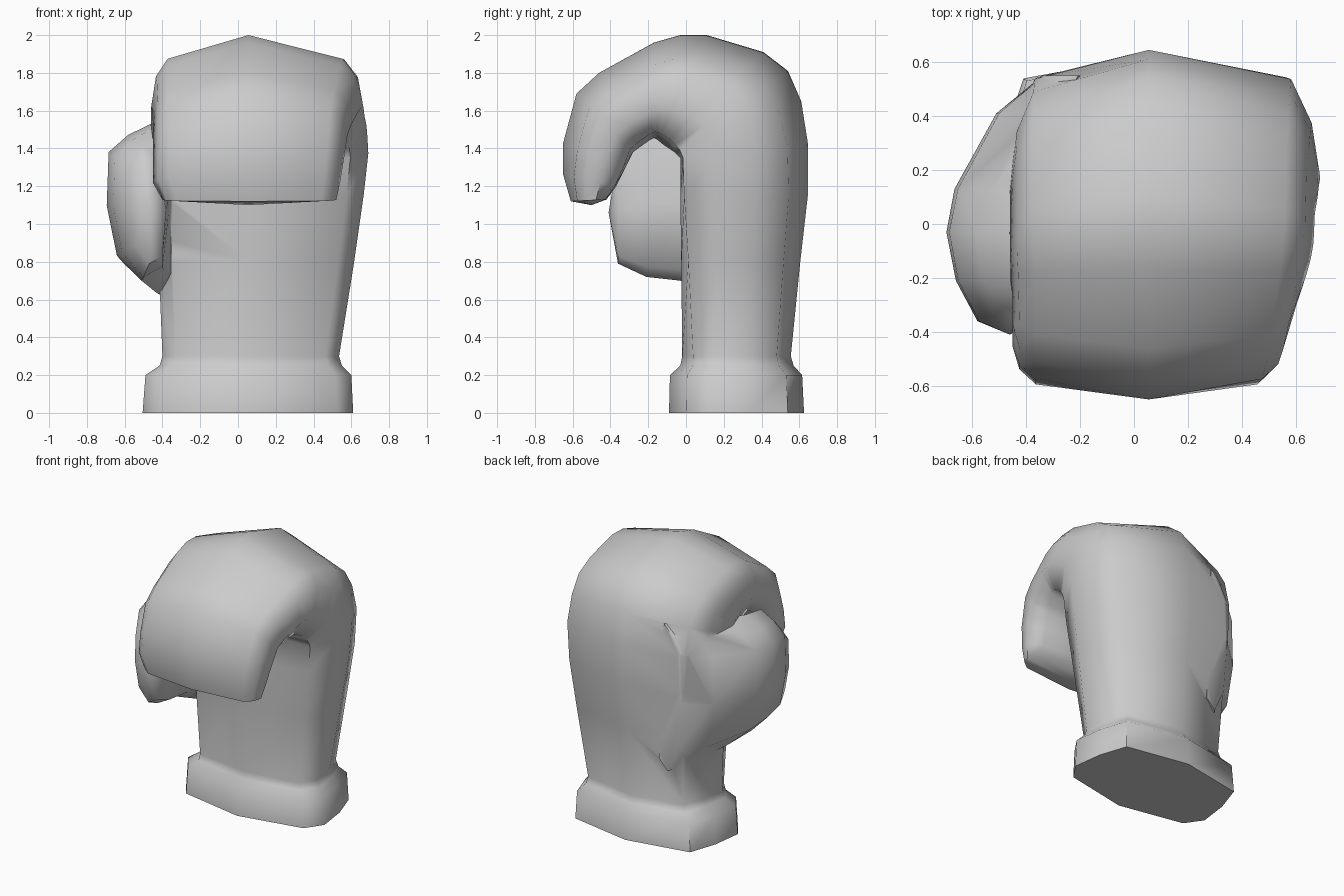
import bpy, bmesh, math

if "Cube" in bpy.data.objects:
    bpy.data.objects.remove(bpy.data.objects["Cube"])


def loft(name, rings, tip):
    """Skin a list of equal-length closed rings, flat at the start, fanned to a tip."""
    bm = bmesh.new()
    loops = [[bm.verts.new(p) for p in ring] for ring in rings]
    n = len(loops[0])
    for a, b in zip(loops, loops[1:]):
        for i in range(n):
            j = (i + 1) % n
            bm.faces.new((a[i], a[j], b[j], b[i]))
    bm.faces.new(loops[0][::-1])
    t = bm.verts.new(tip)
    for i in range(n):
        bm.faces.new((loops[-1][i], loops[-1][(i + 1) % n], t))
    bmesh.ops.recalc_face_normals(bm, faces=bm.faces)
    mesh = bpy.data.meshes.new(name)
    bm.to_mesh(mesh)
    bm.free()
    obj = bpy.data.objects.new(name, mesh)
    bpy.context.collection.objects.link(obj)
    return obj


def hand_ring(py, pz, by, bz, xl, xr, inner, outer):
    """Rounded section between a palm point and a back point."""
    mid = .055
    half = [(.85, inner), (1, .3), (.95, .6), (.83, outer)]
    section = [(0, 0)] + half + [(0, 1)] + [(-s, t) for s, t in reversed(half)]
    return [(mid + s * (xr - mid if s > 0 else mid - xl),
             py + (by - py) * t, pz + (bz - pz) * t) for s, t in section]


# Cuff, palm, knuckles and folded fingers:
# palm y,z, back y,z, left x, right x, palm and back corner depth
hand = [
    (-.09, 0, .625, 0, -.505, .61, .13, .88),
    (-.085, .2, .615, .2, -.49, .60, .13, .88),
    (-.03, .25, .57, .25, -.415, .55, .11, .87),
    (-.02, .3, .555, .3, -.40, .535, .1, .87),
    (-.025, .8, .605, .8, -.42, .615, .06, .86),
    (-.03, 1.15, .645, 1.15, -.44, .665, .03, .85),
    (-.03, 1.35, .645, 1.43, -.455, .69, .02, .84),
    (-.06, 1.38, .61, 1.65, -.46, .685, .04, .82),
    (-.09, 1.40, .54, 1.81, -.46, .68, .05, .80),
    (-.12, 1.42, .41, 1.91, -.46, .67, .06, .78),
    (-.15, 1.445, .11, 2.0, -.46, .665, .06, .77),
    (-.17, 1.455, -.03, 2.0, -.46, .655, .06, .77),
    (-.19, 1.445, -.17, 1.96, -.455, .64, .06, .77),
    (-.24, 1.41, -.46, 1.8, -.45, .60, .06, .77),
    (-.28, 1.38, -.58, 1.69, -.45, .58, .05, .77),
    (-.32, 1.30, -.65, 1.43, -.45, .56, .03, .77),
    (-.37, 1.2, -.65, 1.26, -.45, .54, .02, .8),
    (-.42, 1.13, -.61, 1.12, -.40, .52, .03, .82),
]
glove = loft("glove", [hand_ring(*r) for r in hand], (.055, -.5, 1.10))

# Thumb cross-section: (inner-to-outer fraction, height fraction)
oval = [(1, .48), (.97, .82), (.66, .93), (.3, 1),
        (0, .5), (.1, .07), (.45, 0), (.84, .16)]

# Thumb, spreading into the back of the hand: y, outer x, inner x, bottom z, top z
thumb_rings = [
    (.55, -.34, -.15, .55, 1.62),
    (.41, -.51, -.18, .57, 1.58),
    (.13, -.665, -.25, .64, 1.54),
    (-.03, -.695, -.36, .70, 1.53),
    (-.21, -.66, -.37, .72, 1.50),
    (-.36, -.58, -.38, .79, 1.36),
]
thumb = loft("thumb", [[(xi + (xo - xi) * u, y, z0 + (z1 - z0) * v) for u, v in oval]
                       for y, xo, xi, z0, z1 in thumb_rings], (-.46, -.41, 1.06))

# Weld the thumb onto the hand
mod = glove.modifiers.new("weld_thumb", 'BOOLEAN')
mod.operation = 'UNION'
mod.solver = 'EXACT'
mod.object = thumb
bpy.context.view_layer.objects.active = glove
glove.select_set(True)
bpy.ops.object.modifier_apply(modifier=mod.name)
bpy.data.objects.remove(thumb)

# Smooth shading, keeping the hard rims and folds
bpy.ops.object.shade_smooth_by_angle(angle=math.radians(60))
